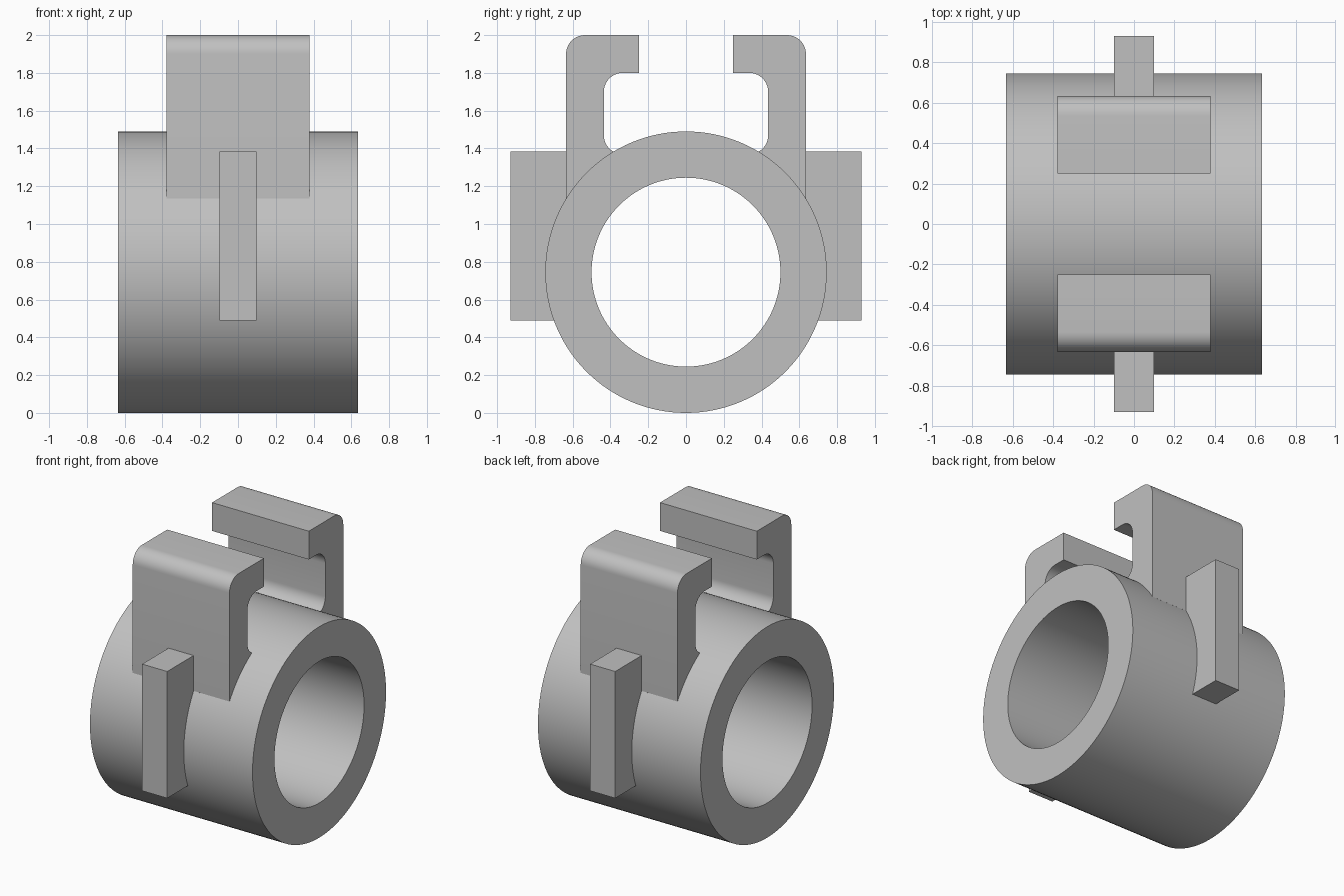
import bpy
import bmesh
from math import sin, cos, radians, pi

cube = bpy.data.objects.get("Cube")
if cube:
    bpy.data.objects.remove(cube, do_unlink=True)

AXIS_Z = 0.745
OUTER_R = 0.745
INNER_R = 0.5

grey = bpy.data.materials.new("plain grey")
grey.use_nodes = True
colour = (0.53, 0.53, 0.53, 1)
grey.diffuse_color = colour
grey.node_tree.nodes["Principled BSDF"].inputs["Base Color"].default_value = colour


def finish(name, bm):
    """Turn a bmesh into a named grey object with sharp edges kept."""
    bmesh.ops.recalc_face_normals(bm, faces=bm.faces)
    mesh = bpy.data.meshes.new(name)
    bm.to_mesh(mesh)
    bm.free()
    mesh.materials.append(grey)
    obj = bpy.data.objects.new(name, mesh)
    bpy.context.collection.objects.link(obj)
    bpy.ops.object.select_all(action="DESELECT")
    obj.select_set(True)
    bpy.context.view_layer.objects.active = obj
    bpy.ops.object.shade_smooth_by_angle(angle=radians(30))


def arc(cy, cz, radius, start, end, steps=10):
    """Points on an arc in the YZ plane, angles in degrees."""
    angles = [radians(start + (end - start) * i / steps) for i in range(steps + 1)]
    return [(cy + radius * cos(a), cz + radius * sin(a)) for a in angles]


def extrude_profile(name, points, half_width, side):
    """Extrude a YZ profile along X; side mirrors it in Y."""
    bm = bmesh.new()
    face = bm.faces.new([bm.verts.new((-half_width, side * y, z)) for y, z in points])
    new = bmesh.ops.extrude_face_region(bm, geom=[face])["geom"]
    verts = [v for v in new if isinstance(v, bmesh.types.BMVert)]
    bmesh.ops.translate(bm, verts=verts, vec=(2 * half_width, 0, 0))
    finish(name, bm)


# Hollow cylinder lying along X: a rectangular section swept around the axis
bm = bmesh.new()
steps = 128
rings = []
for radius, x in ((INNER_R, -0.635), (OUTER_R, -0.635), (OUTER_R, 0.635), (INNER_R, 0.635)):
    rings.append([bm.verts.new((x, radius * cos(2 * pi * i / steps),
                                AXIS_Z + radius * sin(2 * pi * i / steps)))
                  for i in range(steps)])
for k in range(4):
    a, b = rings[k], rings[(k + 1) % 4]
    for i in range(steps):
        j = (i + 1) % steps
        bm.faces.new((a[i], a[j], b[j], b[i]))
finish("tube", bm)

# Hooked arm section, its foot sunk slightly into the tube wall
hook = [(0.25, 1.8), (0.25, 2.0)]
hook += arc(0.535, 1.9, 0.1, 90, 0)
hook += [(0.635, 1.135)]
hook += arc(0, AXIS_Z, 0.7, 31.5, 58.9)
hook += arc(0.335, 1.47, 0.1, -60, 0)
hook += arc(0.335, 1.7, 0.1, 0, 90)

# Upright fin section, its inner edge buried in tube and arm
fin = [(0.6, 0.49), (0.93, 0.49), (0.93, 1.385), (0.6, 1.385)]

for label, side in (("front", -1), ("back", 1)):
    extrude_profile(label + "_hook_arm", hook, 0.378, side)
    extrude_profile(label + "_fin", fin, 0.098, side)
